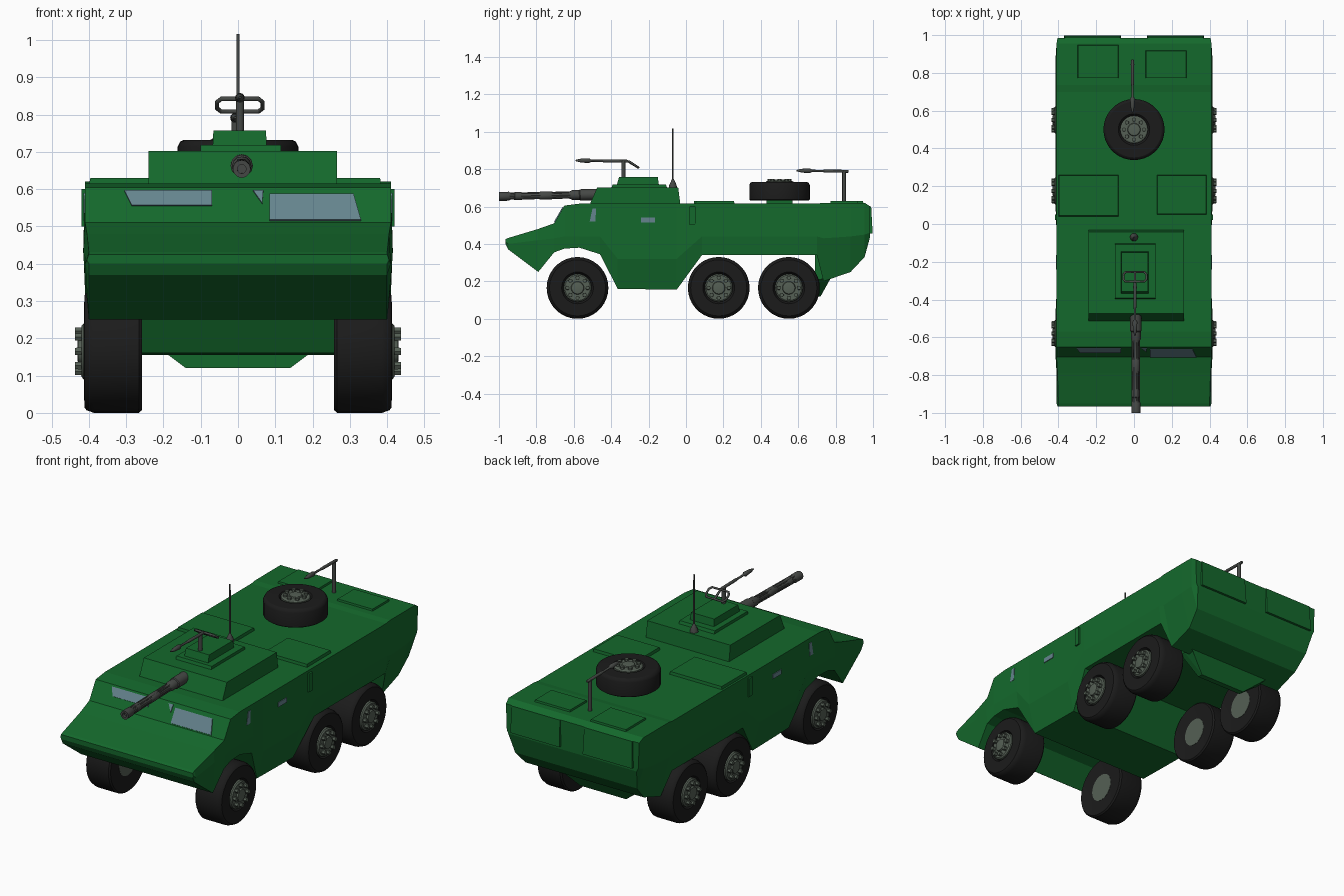
import bpy, bmesh, math
from mathutils import Matrix, Vector

if "Cube" in bpy.data.objects:
    bpy.data.objects.remove(bpy.data.objects["Cube"])

def mat(name, c):
    m = bpy.data.materials.new(name)
    m.diffuse_color = (*c, 1)
    m.use_nodes = True
    m.node_tree.nodes["Principled BSDF"].inputs["Base Color"].default_value = m.diffuse_color
    return m

GREEN = mat("green_paint", (0.007, 0.14, 0.025))
RUBBER = mat("rubber", (0.011, 0.011, 0.011))
METAL = mat("gun_metal", (0.06, 0.065, 0.06))
HUB = mat("hub_grey", (0.09, 0.115, 0.09))
GLASS = mat("glass", (0.13, 0.23, 0.27))
PI = math.pi

def finish(name, bm, m, matrix=Matrix(), smooth=False):
    bmesh.ops.recalc_face_normals(bm, faces=bm.faces)
    me = bpy.data.meshes.new(name)
    bm.to_mesh(me)
    bm.free()
    me.materials.append(m)
    o = bpy.data.objects.new(name, me)
    o.matrix_world = matrix
    bpy.context.collection.objects.link(o)
    if smooth:
        bpy.ops.object.select_all(action='DESELECT')
        o.select_set(True)
        bpy.context.view_layer.objects.active = o
        bpy.ops.object.shade_smooth_by_angle(angle=math.radians(35))
    return o

def skin(bm, rings):
    vr = [[bm.verts.new(p) for p in r] for r in rings]
    n = len(vr[0])
    for a, b in zip(vr, vr[1:]):
        for i in range(n):
            j = (i + 1) % n
            bm.faces.new((a[i], a[j], b[j], b[i]))
    bm.faces.new(vr[0])
    bm.faces.new(vr[-1])

def hull_loft(name, stations):
    # station: y, bottom z, belt z, top z, bottom half width, belt half width, top half width
    rings = []
    for y, zb, zm, zt, xb, xm, xt in stations:
        right = [(xb, y, zb), (xm, y, zm), (xt, y, zt)]
        rings.append(right + [(-x, y, z) for x, y, z in reversed(right)])
    bm = bmesh.new()
    skin(bm, rings)
    return finish(name, bm, GREEN)

def lathe(name, prof, m, matrix=Matrix(), segs=16):
    bm = bmesh.new()
    skin(bm, [[(r * math.cos(2 * PI * i / segs), r * math.sin(2 * PI * i / segs), a)
               for i in range(segs)] for r, a in prof])
    return finish(name, bm, m, matrix, True)

def box(name, x0, x1, y0, y1, z0, z1, side=0.0, front=0.0, back=0.0):
    # side, front and back are how far the top edges are drawn in
    bm = bmesh.new()
    skin(bm, [[(x0, y0, z0), (x1, y0, z0), (x1, y1, z0), (x0, y1, z0)],
              [(x0 + side, y0 + front, z1), (x1 - side, y0 + front, z1),
               (x1 - side, y1 - back, z1), (x0 + side, y1 - back, z1)]])
    return finish(name, bm, GREEN)

def rod(name, a, b, prof, m=METAL, segs=12):
    # prof: (radius, fraction of the way from a to b)
    a, b = Vector(a), Vector(b)
    d = b - a
    mx = Matrix.Translation(a) @ d.to_track_quat('Z', 'Y').to_matrix().to_4x4()
    return lathe(name, [(r, t * d.length) for r, t in prof], m, mx, segs)

# Armoured hull, with wheel arches in its lower edge
hull_loft("hull", [
    (-.965, .40, .41, .425, .40, .405, .40), (-.95, .37, .40, .432, .40, .41, .40),
    (-.79, .25, .42, .48, .40, .41, .405), (-.705, .355, .43, .51, .41, .415, .41),
    (-.65, .375, .44, .605, .41, .415, .41), (-.57, .38, .44, .615, .41, .415, .41),
    (-.46, .345, .44, .615, .405, .415, .41), (-.365, .16, .32, .615, .37, .41, .41),
    (-.05, .155, .32, .615, .37, .41, .41), (.085, .34, .44, .615, .405, .415, .41),
    (.70, .34, .44, .615, .405, .415, .41), (.735, .2, .43, .62, .36, .415, .41),
    (.88, .25, .44, .62, .36, .415, .41), (.955, .33, .45, .62, .37, .41, .41),
    (.985, .44, .46, .60, .39, .40, .405)])

# Tail plate reaching down between the rear wheels
hull_loft("tail_plate", [
    (.69, .12, .21, .35, .14, .26, .26), (.72, .12, .21, .35, .14, .26, .26),
    (.77, .21, .23, .35, .25, .26, .26)])

# Roof hatches and rear doors
for n, (x0, x1, y0, y1) in {"left_roof_hatch": (-.40, -.08, .04, .26), "right_roof_hatch": (.12, .385, .05, .26),
                            "rear_left_hatch": (-.30, -.08, .77, .95), "rear_right_hatch": (.06, .28, .77, .92)}.items():
    box(n, x0, x1, y0, y1, .61, .63, .004, .004, .004)
for s, n in ((-1, "left"), (1, "right")):
    xs = sorted((s * .07, s * .37))
    box(n + "_rear_door", *xs, .95, .998, .455, .60, .004, 0, .008)
    xs = sorted((s * .40, s * .419))
    box(n + "_side_bracket", *xs, .02, .05, .50, .60)

# Turret with sloping front, and stepped cupola
box("turret", -.24, .265, -.515, -.03, .61, .702, 0, .04, .012)
box("cupola_base", -.10, .115, -.40, -.10, .695, .718, 0, .008, .008)
box("cupola_hatch", -.068, .077, -.37, -.145, .715, .757, .002, .012, .006)

# Windscreens on the sloping front, and side windows
def pane(name, pts, thick):
    bm = bmesh.new()
    t = Vector(thick)
    skin(bm, [[Vector(p) - t for p in pts], [Vector(p) + t for p in pts]])
    finish(name, bm, GLASS)

for n, pts in {"left_windscreen": [(-.285, .555), (-.07, .555), (-.07, .595), (-.305, .595)],
               "right_windscreen": [(.085, .515), (.33, .515), (.31, .585), (.085, .585)],
               "centre_windscreen": [(.04, .595), (.065, .56), (.068, .595)]}.items():
    pane(n, [(x, -.705 + (z - .51) * .58, z) for x, z in pts], (0, -.004, .003))
for s, n in ((-1, "left"), (1, "right")):
    pane(n + "_front_side_window", [(s * .411, y, z) for y, z in
         ((-.515, .52), (-.485, .52), (-.48, .59), (-.50, .59))], (.003, 0, 0))
    pane(n + "_side_window", [(s * .411, y, z) for y, z in
         ((-.24, .515), (-.165, .515), (-.165, .54), (-.24, .54))], (.003, 0, 0))

# Wheels: tyre, hub and ring of nuts; local z points outward
def wheel(name, mx):
    lathe(name + "_tyre", [(.07, -.07), (.158, -.078), (.165, -.07), (.165, .05), (.158, .07), (.15, .076), (.085, .077),
                           (.075, .06)], RUBBER, mx, 36)
    lathe(name + "_hub", [(.075, -.072), (.075, .078), (.068, .084), (.035, .084), (.032, .093), (.02, .095)],
          HUB, mx, 24)
    bm = bmesh.new()
    for i in range(8):
        a = 2 * PI * i / 8
        bmesh.ops.create_cone(bm, cap_ends=True, segments=6, radius1=.012, radius2=.011, depth=.026,
                              matrix=Matrix.Translation((.054 * math.cos(a), .054 * math.sin(a), .088)))
    finish(name + "_nuts", bm, HUB, mx)

for s, n in ((-1, "left"), (1, "right")):
    for y, p in ((-.58, "front"), (.175, "middle"), (.55, "rear")):
        wheel(f"{p}_{n}_wheel", Matrix.Translation((s * .336, y, .165)) @ Matrix.Rotation(s * PI / 2, 4, 'Y'))
wheel("spare", Matrix.Translation((0, .5, .682)) @ Matrix.Diagonal((.98, .98, .65, 1)))
box("spare_mount", -.07, .07, .43, .57, .61, .64)

# Main cannon with stepped sleeve and ribbed muzzle
rod("cannon", (.01, -.47, .664), (.01, -1.0, .654),
    [(.03, 0), (.03, .18), (.026, .19), (.026, .26), (.017, .30), (.014, .44), (.022, .47), (.022, .58), (.018, .60),
     (.018, .76), (.022, .78), (.022, .84), (.018, .85), (.018, .88), (.024, .90), (.024, 1), (.012, 1), (.012, .97)])
for i in range(6):
    a = 2 * PI * i / 6
    dx, dz = .017 * math.cos(a), .017 * math.sin(a)
    rod("cannon_rib", (.01 + dx, -.58, .662 + dz), (.01 + dx, -.97, .655 + dz), [(.005, 0), (.005, 1)], segs=6)

# Roof machine gun with post and grip frame
gun = [(.006, 0), (.008, .02), (.008, .45), (.006, .5), (.006, .7), (.013, .74), (.010, .9), (.003, 1)]
rod("roof_gun", (.005, -.31, .842), (.005, -.592, .846), gun)
rod("roof_gun_post", (.005, -.335, .75), (.005, -.335, .842), [(.011, 0), (.011, 1)])
rod("roof_gun_stock", (.005, -.31, .842), (.005, -.255, .808), [(.006, 0), (.006, 1)])
cu = bpy.data.curves.new("grip_frame", 'CURVE')
cu.dimensions = '3D'
cu.bevel_depth = .006
cu.bevel_resolution = 2
sp = cu.splines.new('POLY')
loop = [(-.045, 0), (.055, 0), (.066, .25), (.066, .75), (.055, 1), (-.045, 1), (-.056, .75), (-.056, .25)]
sp.points.add(len(loop) - 1)
for p, (x, t) in zip(sp.points, loop):
    p.co = (x, -.255 - .05 * t, .808 + .034 * t, 1)
sp.use_cyclic_u = True
cu.materials.append(METAL)
bpy.context.collection.objects.link(bpy.data.objects.new("grip_frame", cu))

# Rear machine gun on its post
rod("rear_gun", (-.008, .87, .788), (-.008, .59, .792), gun)
rod("rear_gun_post", (-.008, .845, .61), (-.008, .845, .79), [(.010, 0), (.010, 1)])

# Whip antenna
rod("antenna", (0, -.07, .695), (0, -.07, 1.016), [(.022, 0), (.02, .06), (.008, .14), (.0045, .16), (.004, 1)])
